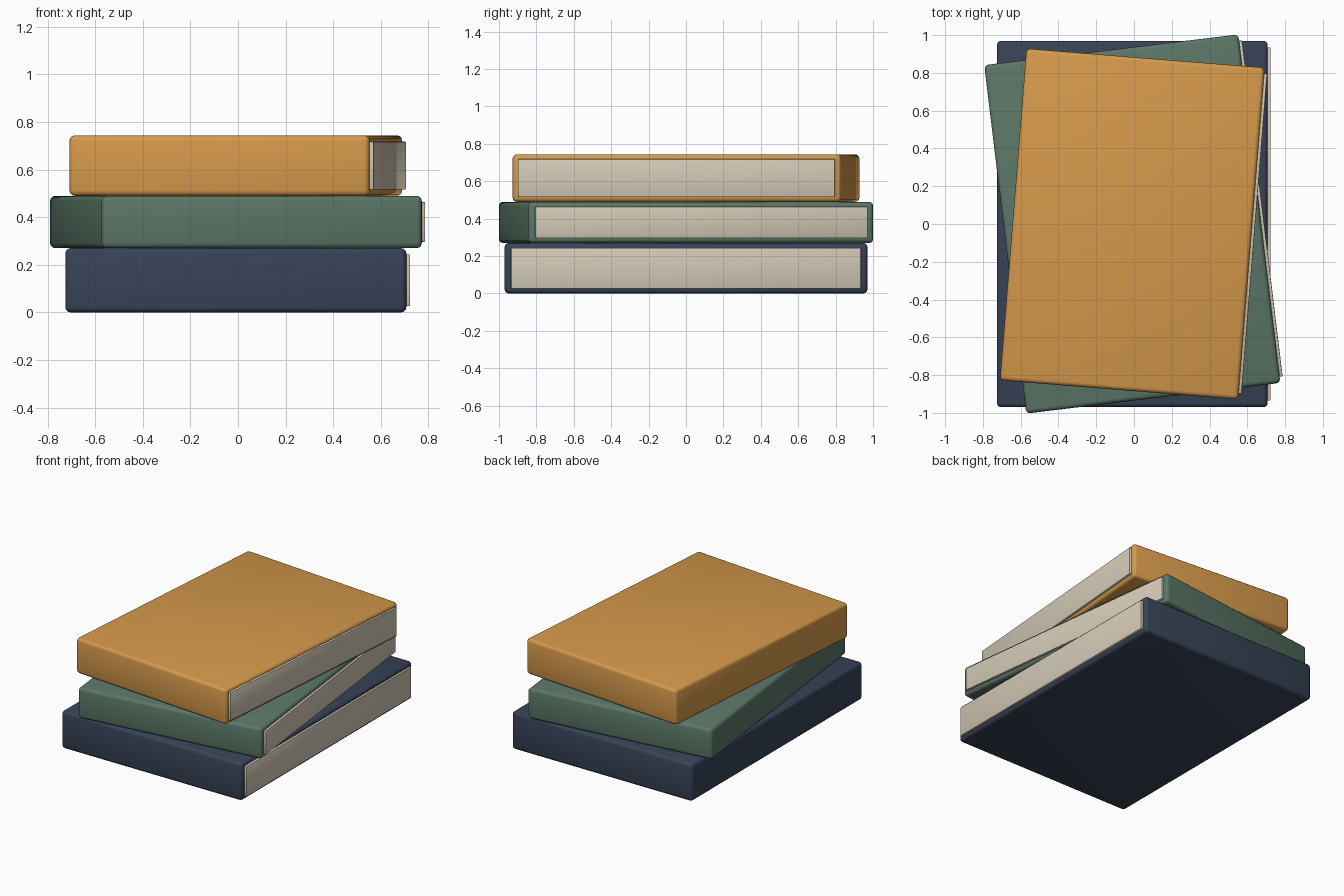
import bpy
import math

if "Cube" in bpy.data.objects:
    bpy.data.objects.remove(bpy.data.objects["Cube"])


def material(name, color):
    mat = bpy.data.materials.new(name)
    mat.diffuse_color = (*color, 1.0)
    mat.use_nodes = True
    mat.node_tree.nodes["Principled BSDF"].inputs["Base Color"].default_value = mat.diffuse_color
    return mat


def box(name, size, location, angle, bevel, segments, mat):
    bpy.ops.mesh.primitive_cube_add(size=1, location=location, rotation=(0, 0, angle))
    obj = bpy.context.object
    obj.name = name
    obj.scale = size
    bpy.ops.object.transform_apply(location=False, rotation=False, scale=True)
    mod = obj.modifiers.new("soft_edges", "BEVEL")
    mod.width = bevel
    mod.segments = segments
    bpy.ops.object.modifier_apply(modifier=mod.name)
    bpy.ops.object.shade_smooth_by_angle(angle=math.radians(35))
    obj.data.materials.append(mat)
    return obj


paper = material("paper", (0.66, 0.59, 0.47))
CENTER_X = -0.009   # centre of every cover
INSET = 0.026       # cover thickness above and below the pages
OVERHANG = 0.016    # how far the pages show past the cover

# name, width, depth, height, turn, cover colour
books = [
    ("bottom_book", 1.433, 1.94, 0.270, 0.0, (0.038, 0.056, 0.095)),
    ("middle_book", 1.355, 1.858, 0.220, 0.12, (0.105, 0.185, 0.138)),
    ("top_book", 1.265, 1.762, 0.254, -0.08, (0.67, 0.32, 0.07)),
]

z = 0.0
for name, width, depth, height, turn, color in books:
    mid_z = z + height / 2
    # rounded cover
    box(name + "_cover", (width, depth, height), (CENTER_X, 0, mid_z),
        turn, 0.022, 3, material(name + "_cloth", color))
    # page block, showing on the right side only
    page_width = width * 0.96
    shift = width / 2 + OVERHANG - page_width / 2
    box(name + "_pages", (page_width, depth * 0.964, height - 2 * INSET),
        (CENTER_X + shift * math.cos(turn), shift * math.sin(turn), mid_z),
        turn, 0.004, 2, paper)
    z += height
